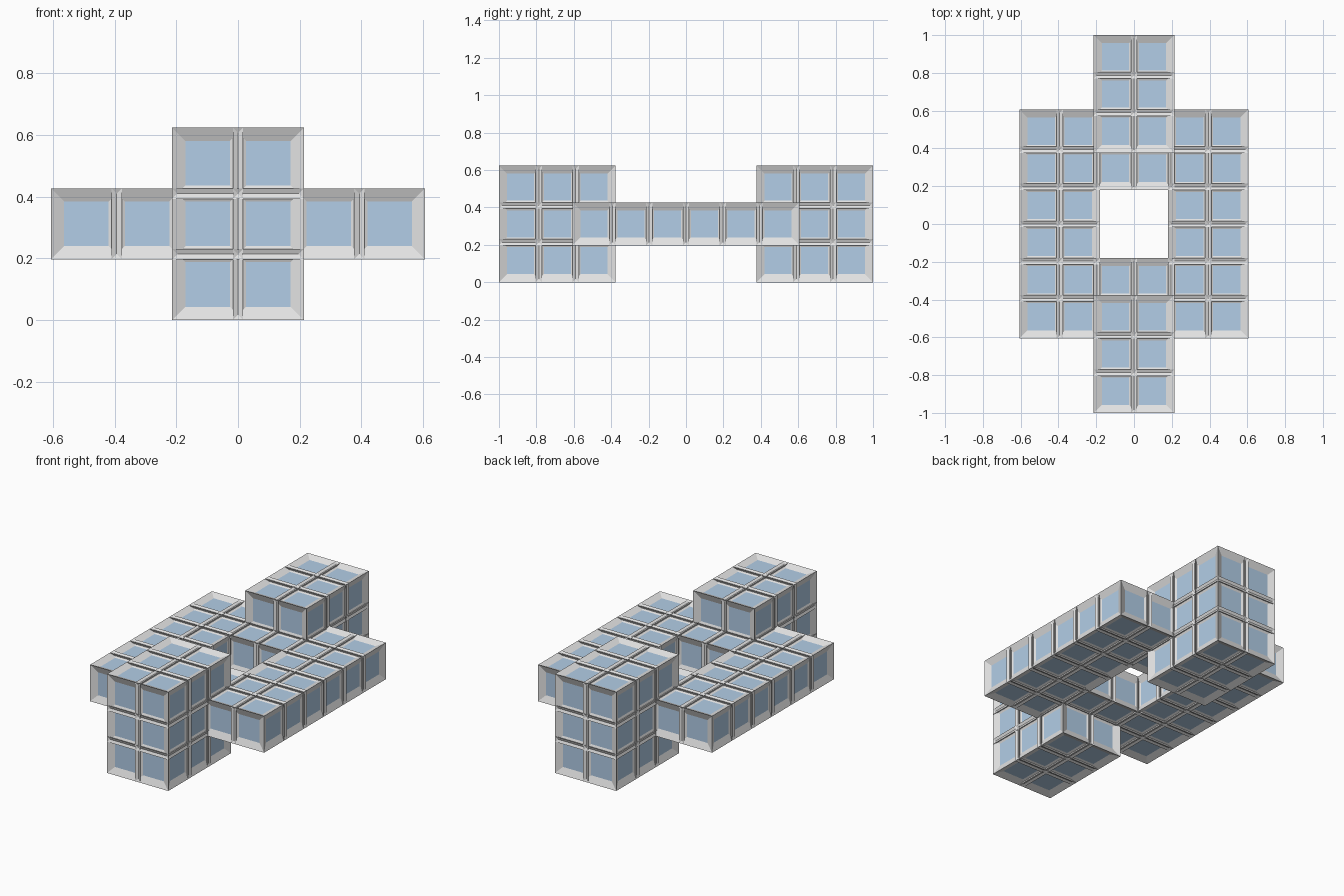
import bpy, bmesh
from mathutils import Vector

if "Cube" in bpy.data.objects:
    bpy.data.objects.remove(bpy.data.objects["Cube"])

PITCH = 0.1966          # spacing of the cells
LIP = 0.017             # how far each frame stands proud of its cell
INSET = 0.026           # frame width on the cell face


def material(name, rgb):
    m = bpy.data.materials.new(name)
    m.diffuse_color = (*rgb, 1)
    m.use_nodes = True
    m.node_tree.nodes["Principled BSDF"].inputs["Base Color"].default_value = m.diffuse_color
    return m


frame_mat = material("light_grey_frame", (0.77, 0.77, 0.77))
glass_mat = material("pale_blue_glass", (0.46, 0.63, 0.82))


def add_cell(bm, i, j, k):
    """One cube cell with a recessed glass pane on every side."""
    centre = Vector(((i + 0.5) * PITCH, (j + 0.5) * PITCH, LIP + (k + 0.5) * PITCH))
    verts = bmesh.ops.create_cube(bm, size=PITCH + 2 * LIP)["verts"]
    bmesh.ops.translate(bm, verts=verts, vec=centre)
    faces = list({f for v in verts for f in v.link_faces})
    for f in faces:
        f.normal_update()
    bmesh.ops.inset_individual(bm, faces=faces, thickness=LIP + INSET,
                               depth=-LIP, use_even_offset=True)
    for f in faces:
        f.material_index = 1


def block(name, xs, ys, zs):
    bm = bmesh.new()
    for i in xs:
        for j in ys:
            for k in zs:
                add_cell(bm, i, j, k)
    mesh = bpy.data.meshes.new(name)
    bm.to_mesh(mesh)
    bm.free()
    mesh.materials.append(frame_mat)
    mesh.materials.append(glass_mat)
    bpy.context.collection.objects.link(bpy.data.objects.new(name, mesh))


# Three-storey end towers
block("front_tower", range(-1, 1), range(-5, -2), range(3))
block("rear_tower", range(-1, 1), range(2, 5), range(3))

# Raised side wings
block("left_wing", range(-3, -1), range(-3, 3), [1])
block("right_wing", range(1, 3), range(-3, 3), [1])

# Links closing the ring around the central opening
block("front_link", range(-1, 1), [-2], [1])
block("rear_link", range(-1, 1), [1], [1])
